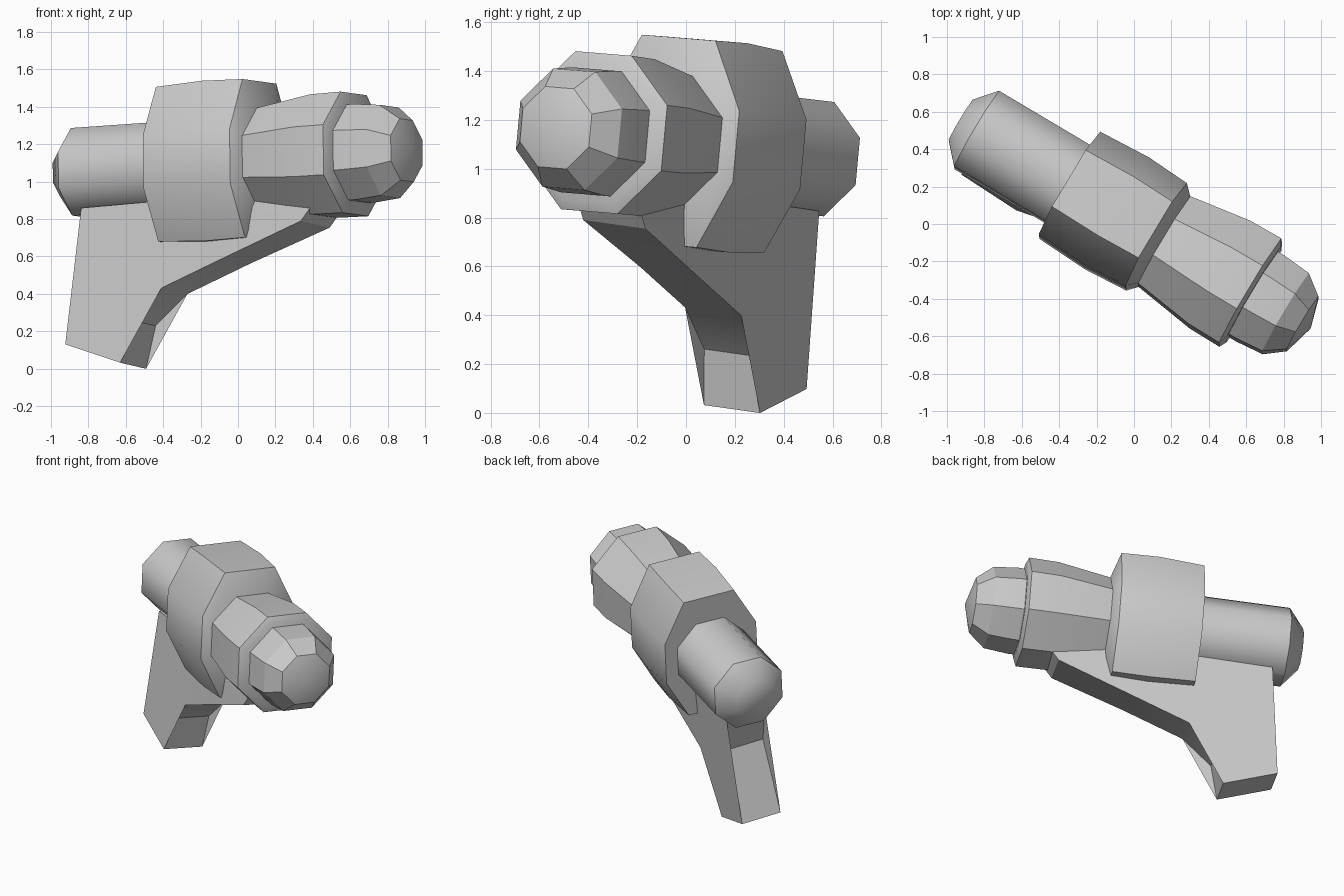
import bpy, bmesh, math
from mathutils import Vector, Matrix

if "Cube" in bpy.data.objects:
    bpy.data.objects.remove(bpy.data.objects["Cube"])

ORIGIN = Vector((0.005, 0.0, 1.105))
FORWARD = Vector((0.858, -0.51, 0.06)).normalized()
K = math.tan(math.radians(22.5))     # corner ratio of a regular octagon


def frame(side_z):
    """Local axes: x forward, y left, z up, with a slight roll."""
    side = Vector((0.51, 0.85, side_z))
    side = (side - FORWARD * side.dot(FORWARD)).normalized()
    up = FORWARD.cross(side)
    m = Matrix((FORWARD, side, up)).transposed().to_4x4()
    m.translation = ORIGIN
    return m


def finish(name, bm, matrix, angle):
    bmesh.ops.recalc_face_normals(bm, faces=bm.faces)
    mesh = bpy.data.meshes.new(name)
    bm.to_mesh(mesh)
    bm.free()
    ob = bpy.data.objects.new(name, mesh)
    ob.matrix_world = matrix
    bpy.context.collection.objects.link(ob)
    bpy.ops.object.select_all(action='DESELECT')
    ob.select_set(True)
    bpy.context.view_layer.objects.active = ob
    bpy.ops.object.shade_smooth_by_angle(angle=math.radians(angle))
    return ob


def octagon(f, a, b=None, kx=K, ky=K):
    b = b or a
    quarter = [(a, ky * b), (kx * a, b)]
    pts = quarter + [(-y, z) for y, z in reversed(quarter)]
    pts += [(-y, -z) for y, z in pts]
    return [(f, y, z) for y, z in pts]


def loft(name, rings, angle=30, tip=None):
    """Skin a row of octagons, capped flat or with a pointed fan."""
    bm = bmesh.new()
    loops = [[bm.verts.new(p) for p in octagon(*r)] for r in rings]
    for r0, r1 in zip(loops, loops[1:]):
        for i in range(8):
            j = (i + 1) % 8
            bm.faces.new((r0[i], r0[j], r1[j], r1[i]))
    bm.faces.new(loops[0])
    if tip is None:
        bm.faces.new(loops[-1])
    else:
        t = bm.verts.new((tip, 0, 0))
        for i in range(8):
            bm.faces.new((loops[-1][i], loops[-1][(i + 1) % 8], t))
    return finish(name, bm, frame(-0.07), angle)


# Rear cylinder with chamfered end
loft("rear_barrel", [(-1.085, 0.125), (-0.985, 0.235), (-0.3, 0.235)], 45.5)

# Tall central housing, bulging slightly, chamfered towards the front
tall = (0.55, 0.345)
loft("central_housing", [
    (-0.405, 0.32, 0.415, *tall),
    (-0.11, 0.335, 0.43, *tall),
    (0.135, 0.32, 0.425, *tall),
    (0.185, 0.27, 0.28)])

# Flaring front sleeve with stepped end
loft("front_sleeve", [(0.15, 0.268), (0.185, 0.272), (0.53, 0.322),
                      (0.72, 0.325), (0.74, 0.285)])

# Rounded nose
loft("nose", [(0.65, 0.255), (0.78, 0.257), (0.94, 0.243), (1.045, 0.165)],
     tip=1.095)

# Grip and under-brace: side profile (forward, up, half width)
profile = [
    (-0.647, -1.06, 0.135), (-0.59, -0.832, 0.135), (-0.394, -0.672, 0.135),
    (0.0, -0.53, 0.135), (0.48, -0.365, 0.15), (0.56, -0.27, 0.15),
    (0.3, -0.2, 0.14), (-0.3, -0.2, 0.135), (-0.9, -0.21, 0.135),
    (-0.81, -0.483, 0.135), (-0.99, -0.94, 0.135)]
bm = bmesh.new()
sides = [[bm.verts.new((f, s * w, u)) for f, u, w in profile] for s in (-1, 1)]
n = len(profile)
for i in range(n):
    j = (i + 1) % n
    bm.faces.new((sides[0][i], sides[0][j], sides[1][j], sides[1][i]))
caps = [bm.faces.new(s) for s in sides]
bmesh.ops.triangulate(bm, faces=caps)
finish("grip", bm, frame(-0.12), 30)
